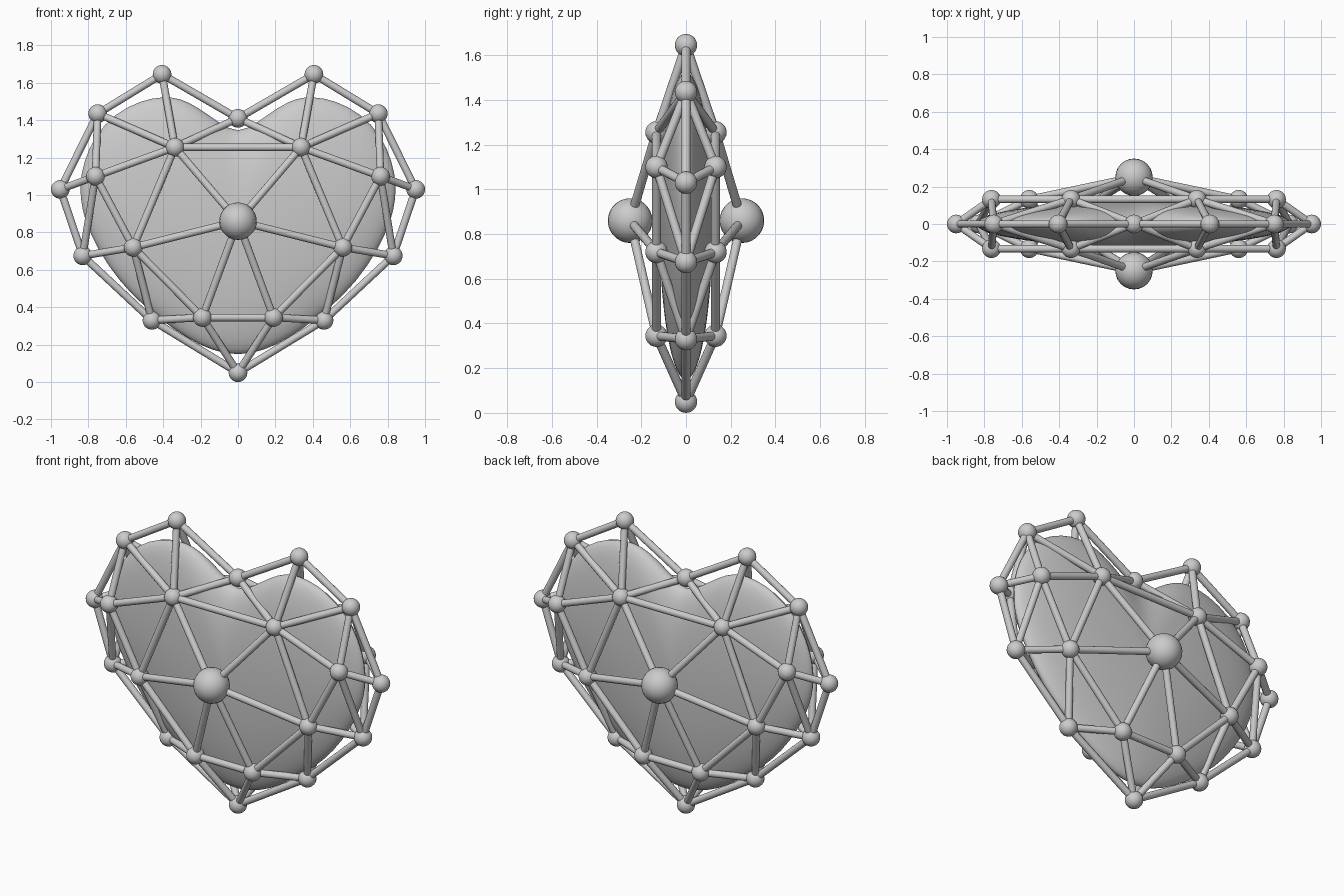
import bpy, bmesh, math
from mathutils import Vector, Matrix

if "Cube" in bpy.data.objects:
    bpy.data.objects.remove(bpy.data.objects["Cube"])

# Lattice joints for the right/front quarter, mirrored later
NODES = {
    "bottom": (0, 0, 0.05), "notch": (0, 0, 1.41),
    "rim1": (0.46, 0, 0.33), "rim2": (0.83, 0, 0.675), "rim3": (0.95, 0, 1.03),
    "rim4": (0.75, 0, 1.435), "rim5": (0.406, 0, 1.645),
    "low": (0.19, -0.132, 0.345), "mid": (0.56, -0.132, 0.72),
    "side": (0.762, -0.132, 1.10), "high": (0.337, -0.132, 1.255),
    "hub": (0, -0.25, 0.86),
}
EDGES = """bottom rim1, rim1 rim2, rim2 rim3, rim3 rim4, rim4 rim5, rim5 notch,
bottom low, low rim1, low mid, low hub, hub mid, hub high, mid rim1, mid rim2,
mid side, mid high, side rim2, side rim3, side rim4, side high, high rim4,
high rim5, high notch"""
CROSS = ("low", "high")          # bars crossing the centre line
ROD_R, JOINT_R, HUB_R = 0.02, 0.05, 0.10


def finish(bm, name, smooth=40):
    bmesh.ops.recalc_face_normals(bm, faces=bm.faces)
    me = bpy.data.meshes.new(name)
    bm.to_mesh(me)
    bm.free()
    ob = bpy.data.objects.new(name, me)
    bpy.context.collection.objects.link(ob)
    bpy.ops.object.select_all(action='DESELECT')
    ob.select_set(True)
    bpy.context.view_layer.objects.active = ob
    bpy.ops.object.shade_smooth_by_angle(angle=math.radians(smooth))
    return ob


def flip(p, sx, sy):
    return (round(p[0] * sx, 4) + 0.0, round(p[1] * sy, 4) + 0.0, p[2])


SIGNS = [(sx, sy) for sx in (1, -1) for sy in (1, -1)]

# Ball joints and the two large hubs
joints, hubs = bmesh.new(), bmesh.new()
for name, p in NODES.items():
    bm, r = (hubs, HUB_R) if name == "hub" else (joints, JOINT_R)
    for q in {flip(p, *s) for s in SIGNS}:
        bmesh.ops.create_uvsphere(bm, u_segments=24, v_segments=14, radius=r,
                                  matrix=Matrix.Translation(q))
finish(joints, "ball_joints")
finish(hubs, "centre_hubs")

# Rods between the joints
pairs = set()
for sx, sy in SIGNS:
    for e in EDGES.split(","):
        a, b = e.split()
        pairs.add(frozenset((flip(NODES[a], sx, sy), flip(NODES[b], sx, sy))))
    for c in CROSS:
        pairs.add(frozenset((flip(NODES[c], 1, sy), flip(NODES[c], -1, sy))))
rods = bmesh.new()
for pair in pairs:
    a, b = (Vector(p) for p in pair)
    d = b - a
    m = Matrix.Translation((a + b) / 2) @ d.to_track_quat('Z', 'Y').to_matrix().to_4x4()
    bmesh.ops.create_cone(rods, cap_ends=True, segments=16, radius1=ROD_R,
                          radius2=ROD_R, depth=d.length, matrix=m)
finish(rods, "lattice_rods")

# Solid heart core: outline swept inward in rings to a domed centre
HALF = [(0, 1.325), (0.11, 1.395), (0.22, 1.475), (0.31, 1.52), (0.40, 1.53),
        (0.52, 1.51), (0.66, 1.44), (0.77, 1.32), (0.83, 1.18), (0.852, 1.05),
        (0.84, 0.92), (0.79, 0.78), (0.70, 0.62), (0.57, 0.46), (0.42, 0.335),
        (0.28, 0.235), (0.14, 0.163), (0, 0.137)]
outline = HALF + [(-x, z) for x, z in HALF[-2:0:-1]]
CZ, DEPTH, RINGS = 0.86, 0.12, 9
n = len(outline)
heart = bmesh.new()
rings = []
for i in range(1, 2 * RINGS):                   # front pole to back pole
    a = math.pi * i / (2 * RINGS)
    t, y = math.sin(a), -DEPTH * math.cos(a)
    rings.append([heart.verts.new((x * t, y, CZ + (z - CZ) * t)) for x, z in outline])
for r0, r1 in zip(rings, rings[1:]):
    for j in range(n):
        k = (j + 1) % n
        heart.faces.new((r0[j], r0[k], r1[k], r1[j]))
for ring, y in ((rings[0], -DEPTH), (rings[-1], DEPTH)):
    pole = heart.verts.new((0, y, CZ))
    for j in range(n):
        heart.faces.new((pole, ring[j], ring[(j + 1) % n]))
core = finish(heart, "heart_core", 60)
sub = core.modifiers.new("smooth", 'SUBSURF')
sub.levels = sub.render_levels = 1
